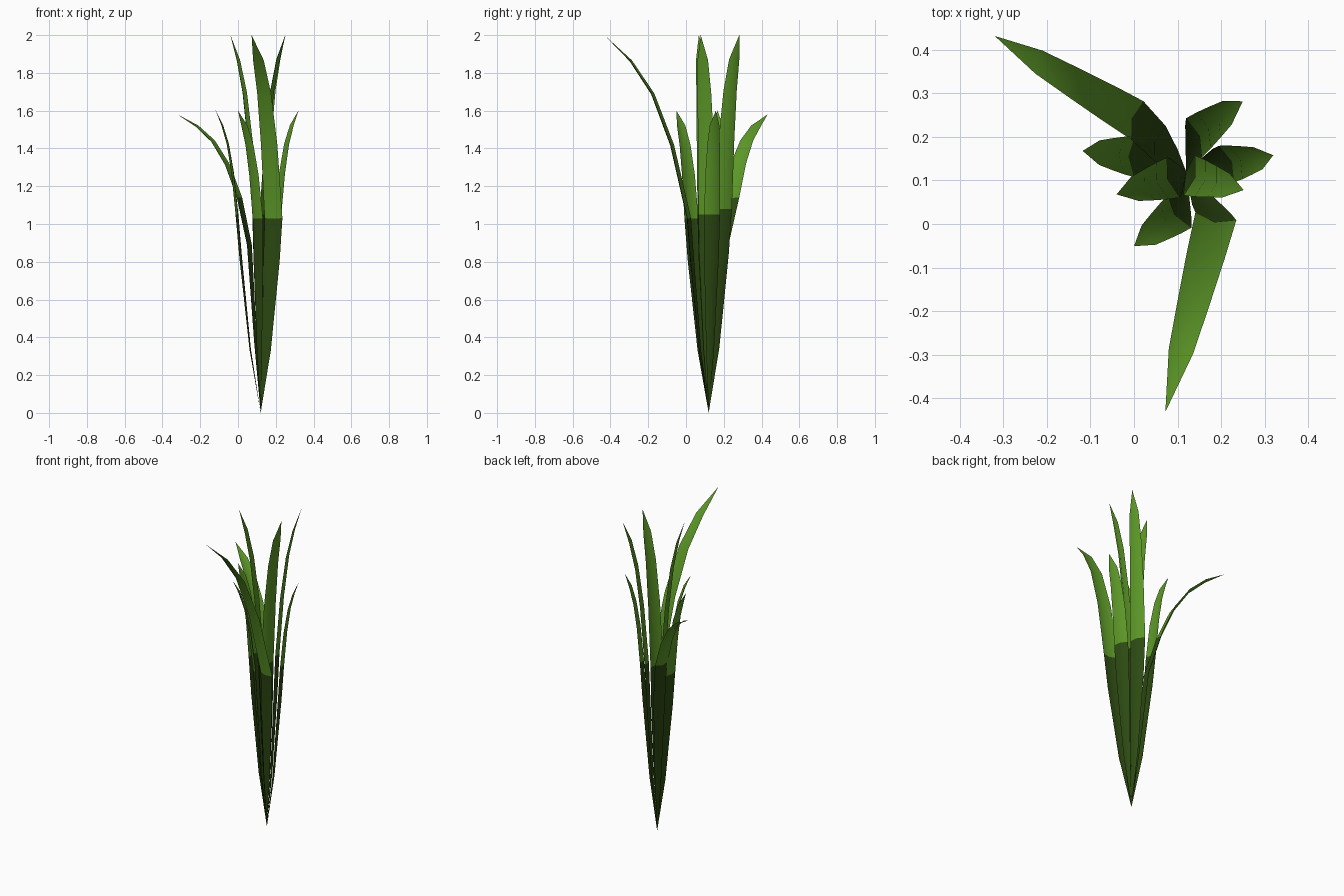
import bpy, bmesh
from mathutils import Vector

if "Cube" in bpy.data.objects:
    bpy.data.objects.remove(bpy.data.objects["Cube"])


def material(name, rgb):
    m = bpy.data.materials.new(name)
    m.diffuse_color = (*rgb, 1)
    m.use_nodes = True
    m.node_tree.nodes["Principled BSDF"].inputs["Base Color"].default_value = m.diffuse_color
    return m


DARK = material("dark_green_stem", (0.026, 0.068, 0.006))
LIGHT = material("leaf_green", (0.105, 0.305, 0.020))
ROOT = Vector((0.12, 0.12, 0.0))

# Relative height, outward travel and width along each half of a blade
UPPER = [(0.40, 0.20, 0.92), (0.68, 0.43, 0.78), (0.86, 0.69, 0.60), (1, 1, 0)]
LOWER_Z = (0.32, 0.78)
LOWER_W = (0.50, 0.92)


def blade(name, split, tip, half, travel=(0.44, 0.84)):
    """Folded ribbon from the root, through the colour split, to the tip."""
    split, tip, half = Vector(split), Vector(tip), Vector((*half, 0))

    # Centre line and width at each station
    path = [(ROOT, 0)]
    for z, t, w in zip(LOWER_Z, travel, LOWER_W):
        p = ROOT.lerp(split, t)
        p.z = split.z * z
        path.append((p, w))
    path.append((split, 1))
    for z, t, w in UPPER:
        p = split.lerp(tip, t)
        p.z = split.z + (tip.z - split.z) * z
        path.append((p, w))

    # Rows of left edge, midrib and right edge, with the midrib pushed outward
    bm = bmesh.new()
    rows = []
    for i, (p, w) in enumerate(path):
        if w == 0:
            rows.append([bm.verts.new(p)] * 3)
            continue
        along = path[i + 1][0] - path[i - 1][0]
        out = along.cross(half).normalized()
        if out.dot(Vector((tip.x - ROOT.x, tip.y - ROOT.y, 0))) < 0:
            out = -out
        rows.append([bm.verts.new(p - half * w - out * 0.006 * w),
                     bm.verts.new(p + out * 0.008 * w),
                     bm.verts.new(p + half * w - out * 0.006 * w)])
    for i, (a, b) in enumerate(zip(rows, rows[1:])):
        for k in range(2):
            corners = list(dict.fromkeys([a[k], a[k + 1], b[k + 1], b[k]]))
            f = bm.faces.new(corners)
            f.smooth = True
            f.material_index = 0 if i < 3 else 1
    bmesh.ops.recalc_face_normals(bm, faces=bm.faces)
    me = bpy.data.meshes.new(name)
    bm.to_mesh(me)
    bm.free()
    me.materials.append(DARK)
    me.materials.append(LIGHT)
    bpy.context.collection.objects.link(bpy.data.objects.new(name, me))


# Two long drooping blades
blade("drooping_blade_back", (0.002, 0.24, 1.14), (-0.32, 0.432, 1.58), (0.014, 0.044), (0.25, 0.55))
blade("drooping_blade_front", (0.187, 0.012, 1.03), (0.072, -0.432, 2.0), (0.047, -0.009))
# Three tall upright blades
blade("tall_blade_left", (0.085, 0.105, 1.05), (-0.04, 0.068, 2.0), (0.015, -0.046))
blade("tall_blade_right", (0.133, 0.11, 1.05), (0.252, 0.078, 2.0), (0.013, 0.046))
blade("tall_blade_back", (0.143, 0.20, 1.08), (0.25, 0.282, 2.0), (0.018, -0.045))
# Three short blades
blade("short_blade_left", (-0.005, 0.155, 1.05), (-0.118, 0.168, 1.6), (0.001, 0.047))
blade("short_blade_right", (0.218, 0.14, 1.05), (0.32, 0.158, 1.6), (0.017, -0.042))
blade("short_blade_front", (0.10, 0.025, 1.03), (0.0, -0.051, 1.6), (0.027, -0.037))
